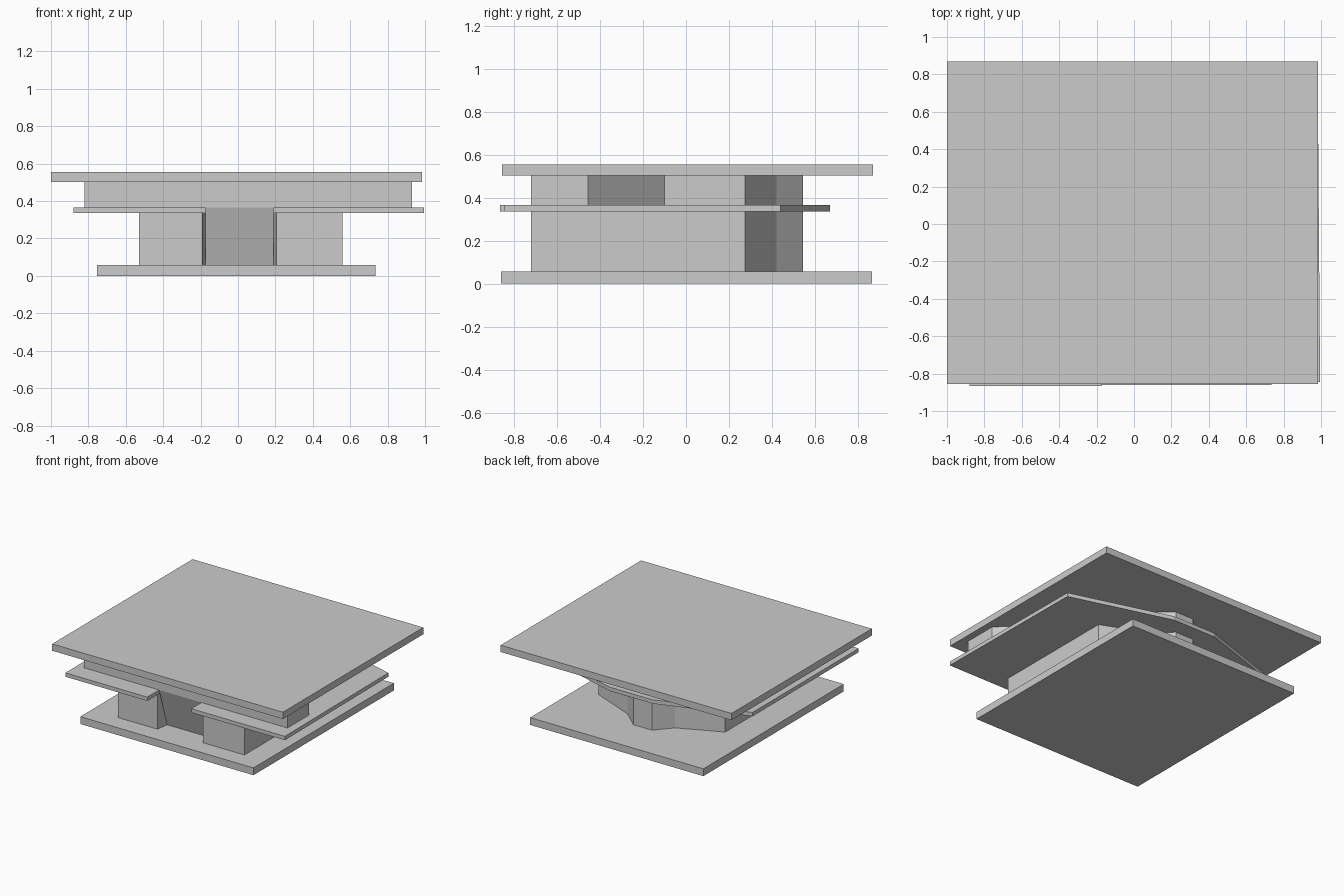
import bpy
import bmesh
from mathutils import Vector

if "Cube" in bpy.data.objects:
    bpy.data.objects.remove(bpy.data.objects["Cube"])


def prism(name, outline, depth, place):
    """Extrude a closed outline; place() turns 2D outline points into 3D."""
    bm = bmesh.new()
    face = bm.faces.new([bm.verts.new(place(a, b)) for a, b in outline])
    ext = bmesh.ops.extrude_face_region(bm, geom=[face])
    verts = [g for g in ext["geom"] if isinstance(g, bmesh.types.BMVert)]
    bmesh.ops.translate(bm, verts=verts, vec=Vector(depth))
    bmesh.ops.recalc_face_normals(bm, faces=bm.faces)
    mesh = bpy.data.meshes.new(name)
    bm.to_mesh(mesh)
    bm.free()
    obj = bpy.data.objects.new(name, mesh)
    bpy.context.collection.objects.link(obj)
    return obj


def storey(name, outline, z0, z1):
    return prism(name, outline, (0, 0, z1 - z0), lambda x, y: (x, y, z0))


def rect(x0, x1, y0, y1):
    return [(x0, y0), (x1, y0), (x1, y1), (x0, y1)]


# Flat base and roof
storey("base_slab", rect(-0.755, 0.735, -0.86, 0.865), 0.0, 0.057)
storey("roof_slab", rect(-1.0, 0.985, -0.855, 0.87), 0.502, 0.555)

# Rear wall with a faceted bay, shared by both storeys
rear = [(0.56, 0.275), (0.21, 0.42), (0.07, 0.545),
        (-0.09, 0.545), (-0.20, 0.42), (-0.53, 0.275)]

# Lower storey with an entrance recess in the front
entry = [(-0.19, -0.72), (-0.175, -0.62), (0.19, -0.62), (0.205, -0.72)]
storey("lower_walls",
       [(-0.53, -0.72)] + entry + [(0.56, -0.72)] + rear, 0.057, 0.336)

# Leaning entrance panel, top edge flush with the facade
prism("entrance_panel", [(-0.62, 0.057), (-0.72, 0.366), (-0.62, 0.366)],
      (0.365, 0, 0), lambda y, z: (-0.175, y, z))

# Middle balcony slab, notched over the entrance and tapered at the rear
storey("balcony_slab",
       [(-0.88, -0.865), (-0.175, -0.865), (-0.175, -0.705), (0.19, -0.705),
        (0.19, -0.845), (0.995, -0.845), (0.985, 0.44), (0.19, 0.67),
        (-0.18, 0.67), (-0.88, 0.44)], 0.336, 0.366)

# Upper storey with wide front wings
storey("upper_walls",
       [(-0.82, -0.72), (0.93, -0.72), (0.93, -0.455), (0.56, -0.10)]
       + rear + [(-0.53, -0.10), (-0.82, -0.455)], 0.366, 0.502)
